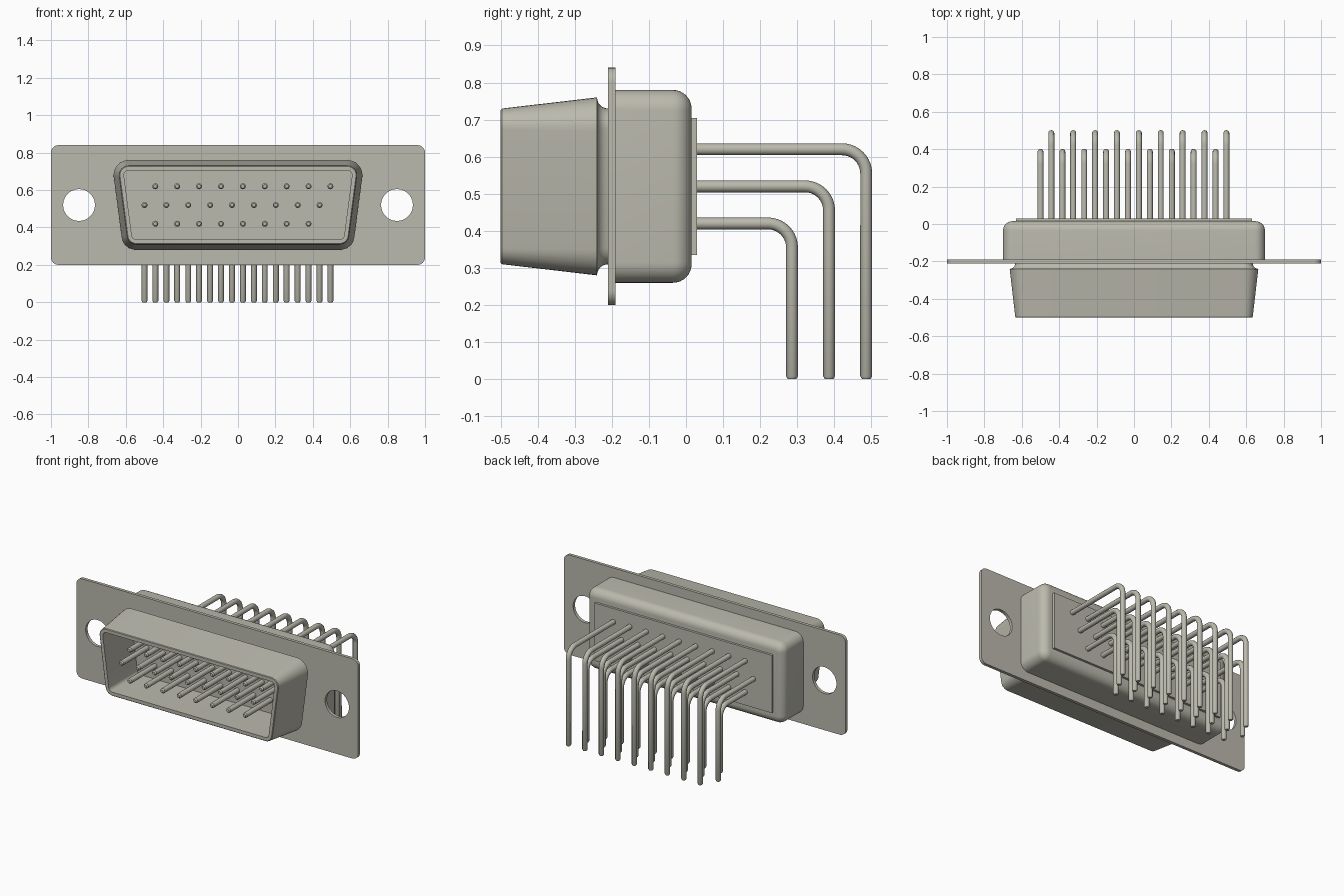
import bpy, bmesh, math
from math import pi, sin, cos, radians

if "Cube" in bpy.data.objects:
    bpy.data.objects.remove(bpy.data.objects["Cube"], do_unlink=True)

metal = bpy.data.materials.new("warm_grey_metal")
metal.use_nodes = True
colour = (0.50, 0.49, 0.42, 1)
metal.diffuse_color = colour
metal.node_tree.nodes["Principled BSDF"].inputs["Base Color"].default_value = colour


def add_object(name, mesh):
    obj = bpy.data.objects.new(name, mesh)
    bpy.context.scene.collection.objects.link(obj)
    if not mesh.materials:
        mesh.materials.append(metal)
    bpy.ops.object.select_all(action="DESELECT")
    obj.select_set(True)
    bpy.context.view_layer.objects.active = obj
    bpy.ops.object.shade_smooth_by_angle(angle=radians(35))
    return obj


def curve_mesh(name, curve):
    """Turn a curve into a mesh and drop the curve."""
    temp = bpy.data.objects.new(name, curve)
    bpy.context.scene.collection.objects.link(temp)
    bpy.context.view_layer.update()
    graph = bpy.context.evaluated_depsgraph_get()
    mesh = bpy.data.meshes.new_from_object(temp.evaluated_get(graph))
    mesh.name = name
    bpy.data.objects.remove(temp, do_unlink=True)
    bpy.data.curves.remove(curve)
    return mesh


def outline(top_x, bottom_x, low, high, radius, steps=8):
    """Rounded trapezoid in x and z; the x values are arc centres."""
    slant = math.atan2(top_x - bottom_x, high - low)
    arcs = [(bottom_x, low, -pi / 2, -slant), (top_x, high, -slant, pi / 2)]
    right = []
    for cx, cz, a, b in arcs:
        for i in range(steps + 1):
            t = a + (b - a) * i / steps
            right.append((cx + radius * cos(t), cz + radius * sin(t)))
    return right + [(-x, z) for x, z in reversed(right)]


def loft(name, rings, closed=False):
    """Skin a list of (y, outline) rings, capped or joined end to end."""
    bm = bmesh.new()
    loops = [[bm.verts.new((x, y, z)) for x, z in pts] for y, pts in rings]
    pairs = list(zip(loops, loops[1:]))
    if closed:
        pairs.append((loops[-1], loops[0]))
    else:
        bm.faces.new(loops[0])
        bm.faces.new(loops[-1])
    for a, b in pairs:
        for i in range(len(a)):
            j = (i + 1) % len(a)
            bm.faces.new((a[i], a[j], b[j], b[i]))
    bmesh.ops.recalc_face_normals(bm, faces=bm.faces)
    mesh = bpy.data.meshes.new(name)
    bm.to_mesh(mesh)
    bm.free()
    return add_object(name, mesh)


# Mounting flange with two screw holes
flange = bpy.data.curves.new("mounting_flange", "CURVE")
flange.dimensions = "2D"
flange.fill_mode = "BOTH"
flange.extrude = 0.01
MID = 0.52
loops = [outline(0.96, 0.96, 0.24, 0.80, 0.04)]
for side in (-1, 1):
    loops.append([(side * 0.85 + 0.085 * cos(2 * pi * i / 40),
                   MID + 0.085 * sin(2 * pi * i / 40)) for i in range(40)])
for pts in loops:
    spline = flange.splines.new("POLY")
    spline.points.add(len(pts) - 1)
    for point, (x, z) in zip(spline.points, pts):
        point.co = (x, z, 0, 1)
    spline.use_cyclic_u = True
plate = add_object("mounting_flange", curve_mesh("mounting_flange", flange))
plate.rotation_euler.x = pi / 2
plate.location.y = -0.20


# Front shell: flared foot, thin wall, open mouth
def shell_ring(y, offset):
    return y, outline(0.585, 0.543, 0.36, 0.68, 0.05 + offset)


FLARE = 0.03
rings = [shell_ring(-0.20, FLARE)]
for i in range(7):
    t = pi / 2 * i / 6
    rings.append(shell_ring(-0.21 - FLARE * sin(t), FLARE * (1 - cos(t))))
rings += [shell_ring(-0.496, 0), shell_ring(-0.50, -0.004),
          shell_ring(-0.50, -0.025), shell_ring(-0.20, -0.025)]
loft("front_shell", rings, closed=True)

# Rear housing with rounded back edges
EDGE = 0.05
rings = [(-0.195, outline(0.645, 0.645, 0.315, 0.725, 0.055))]
for i in range(9):
    t = pi / 2 * i / 8
    rings.append((0.015 - EDGE + EDGE * sin(t),
                  outline(0.645, 0.645, 0.315, 0.725, 0.055 - EDGE * (1 - cos(t)))))
loft("rear_housing", rings)

# Raised insulator on the back
square = [(-0.63, 0.335), (0.63, 0.335), (0.63, 0.705), (-0.63, 0.705)]
loft("rear_insulator", [(0.0, square), (0.03, square)])


# Bent contact pins, one shared mesh per row
def pin_mesh(name, z, reach, bend=0.065, tip=0.008):
    path = [(-0.475, z, 0.6), (-0.475 + tip, z, 1)]
    for i in range(11):
        t = pi / 2 * i / 10
        path.append((reach - bend + bend * sin(t), z - bend + bend * cos(t), 1))
    path += [(reach, tip, 1), (reach, 0, 0.7)]
    curve = bpy.data.curves.new(name, "CURVE")
    curve.dimensions = "3D"
    curve.bevel_depth = 0.016
    curve.bevel_resolution = 4
    curve.use_fill_caps = True
    spline = curve.splines.new("POLY")
    spline.points.add(len(path) - 1)
    for point, (y, height, size) in zip(spline.points, path):
        point.co = (0, y, height, 1)
        point.radius = size
    return curve_mesh(name, curve)


PITCH = 0.117
for row, z, reach, start, count in (("top", 0.62, 0.486, -0.442, 9),
                                    ("middle", 0.52, 0.386, -0.50, 9),
                                    ("bottom", 0.42, 0.286, -0.442, 8)):
    mesh = pin_mesh(row + "_row_pin", z, reach)
    for i in range(count):
        pin = add_object(f"{row}_row_pin_{i + 1}", mesh)
        pin.location.x = start + PITCH * i
